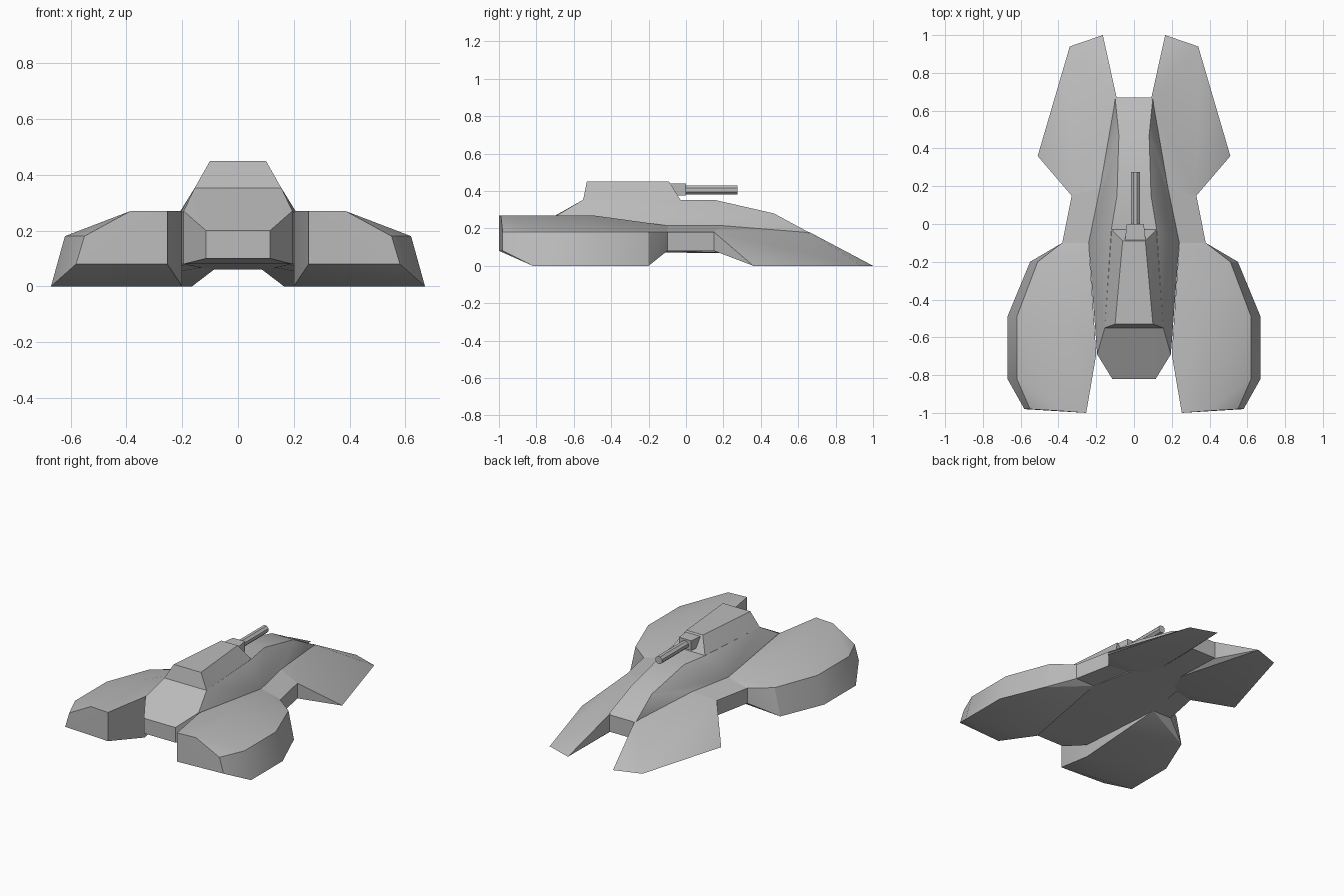
import bpy, bmesh, math
from mathutils import Matrix, Vector

if "Cube" in bpy.data.objects:
    bpy.data.objects.remove(bpy.data.objects["Cube"])

grey = bpy.data.materials.new("armour grey")
grey.use_nodes = True
colour = (0.5, 0.5, 0.5, 1)
grey.diffuse_color = colour
grey.node_tree.nodes["Principled BSDF"].inputs["Base Color"].default_value = colour


def finish(bm, name):
    """Turn the bmesh into a named, shaded object."""
    bmesh.ops.recalc_face_normals(bm, faces=bm.faces)
    mesh = bpy.data.meshes.new(name)
    bm.to_mesh(mesh)
    bm.free()
    obj = bpy.data.objects.new(name, mesh)
    bpy.context.collection.objects.link(obj)
    mesh.materials.append(grey)
    bpy.ops.object.select_all(action="DESELECT")
    obj.select_set(True)
    bpy.context.view_layer.objects.active = obj
    bpy.ops.object.shade_smooth_by_angle(angle=math.radians(25))
    return obj


def faceted_block(name, corners, sides):
    """Wrap flat plating around corner points, repeated for each side."""
    bm = bmesh.new()
    for side in sides:
        for x, y, z in corners:
            bm.verts.new((x * side, y, z))
    hull = bmesh.ops.convex_hull(bm, input=bm.verts)
    loose = [v for v in hull["geom_interior"] if isinstance(v, bmesh.types.BMVert)]
    bmesh.ops.delete(bm, geom=loose, context="VERTS")
    bmesh.ops.dissolve_limit(bm, angle_limit=math.radians(1),
                             verts=bm.verts, edges=bm.edges)
    return finish(bm, name)


def upright(x, y, low, high):
    """Two corners, one above the other."""
    return [(x, y, low), (x, y, high)]


# Shared heights
BELLY, RIM, CREASE, DECK, ROOF, TOP = 0.08, 0.18, 0.215, 0.27, 0.353, 0.45
BOTH = (1, -1)

# Front pods: flat deck, sloping rim, flared skirt and undercut chin
pod = (upright(0.253, -1, BELLY, DECK) + upright(0.2, -0.69, 0, DECK)
       + upright(0.24, -0.1, BELLY, CREASE) + upright(0.38, -0.1, BELLY, RIM))
pod += [(0.385, -0.99, DECK), (0.34, -0.5, DECK)]
pod += [(x, y, RIM) for x, y in ((0.55, -0.98), (0.62, -0.82), (0.62, -0.49), (0.51, -0.2))]
pod += [(0.58, -0.98, BELLY)]
pod += [(x, y, 0) for x, y in ((0.67, -0.82), (0.67, -0.49), (0.55, -0.2))]

# Low waist joining pod and fin
waist = (upright(0.24, -0.1, BELLY, CREASE) + upright(0.38, -0.1, BELLY, RIM)
         + upright(0.18, 0.19, BELLY, CREASE) + upright(0.33, 0.15, BELLY, RIM))

# Rear fins sloping down to the ground
fin = (upright(0.18, 0.19, BELLY, CREASE) + upright(0.33, 0.15, BELLY, RIM)
       + upright(0.09, 0.66, 0.06, RIM) + [(0.06, 0.2, BELLY)])
fin += [(x, y, 0) for x, y in ((0.51, 0.36), (0.34, 0.94), (0.165, 1))]

for label, side in (("left", 1), ("right", -1)):
    faceted_block(label + "_front_pod", pod, [side])
    faceted_block(label + "_waist", waist, [side])
    faceted_block(label + "_rear_fin", fin, [side])

# Central hull: blunt nose, raised roof and spine falling to the rear
hull = (upright(0.115, -0.82, 0.1, 0.2) + upright(0.195, -0.69, BELLY, DECK)
        + upright(0.24, -0.1, BELLY, CREASE) + upright(0.18, 0.19, BELLY, CREASE)
        + upright(0.1, 0.67, 0.06, 0.172))
hull += [(0.155, -0.55, ROOF), (0.12, -0.03, ROOF), (0.09, 0.15, ROOF), (0.08, 0.47, 0.28)]
faceted_block("central_hull", hull, BOTH)

# Turret tapering to the rear
turret = [(0.155, -0.55, ROOF), (0.118, -0.03, ROOF), (0.1, -0.53, TOP), (0.06, -0.09, TOP)]
faceted_block("turret", turret, BOTH)

# Gun mount and eight-sided barrel
mount = (upright(0.055, -0.09, 0.375, 0.44) + upright(0.045, 0, 0.375, 0.44))
faceted_block("gun_mount", mount, BOTH).location.x = 0.007

bm = bmesh.new()
bmesh.ops.create_cone(bm, cap_ends=True, segments=8, radius1=0.026, radius2=0.026, depth=0.29,
                      matrix=Matrix.Translation(Vector((0.007, 0.13, 0.405)))
                      @ Matrix.Rotation(math.pi / 2, 4, "X")
                      @ Matrix.Rotation(math.pi / 8, 4, "Z"))
finish(bm, "gun_barrel")
